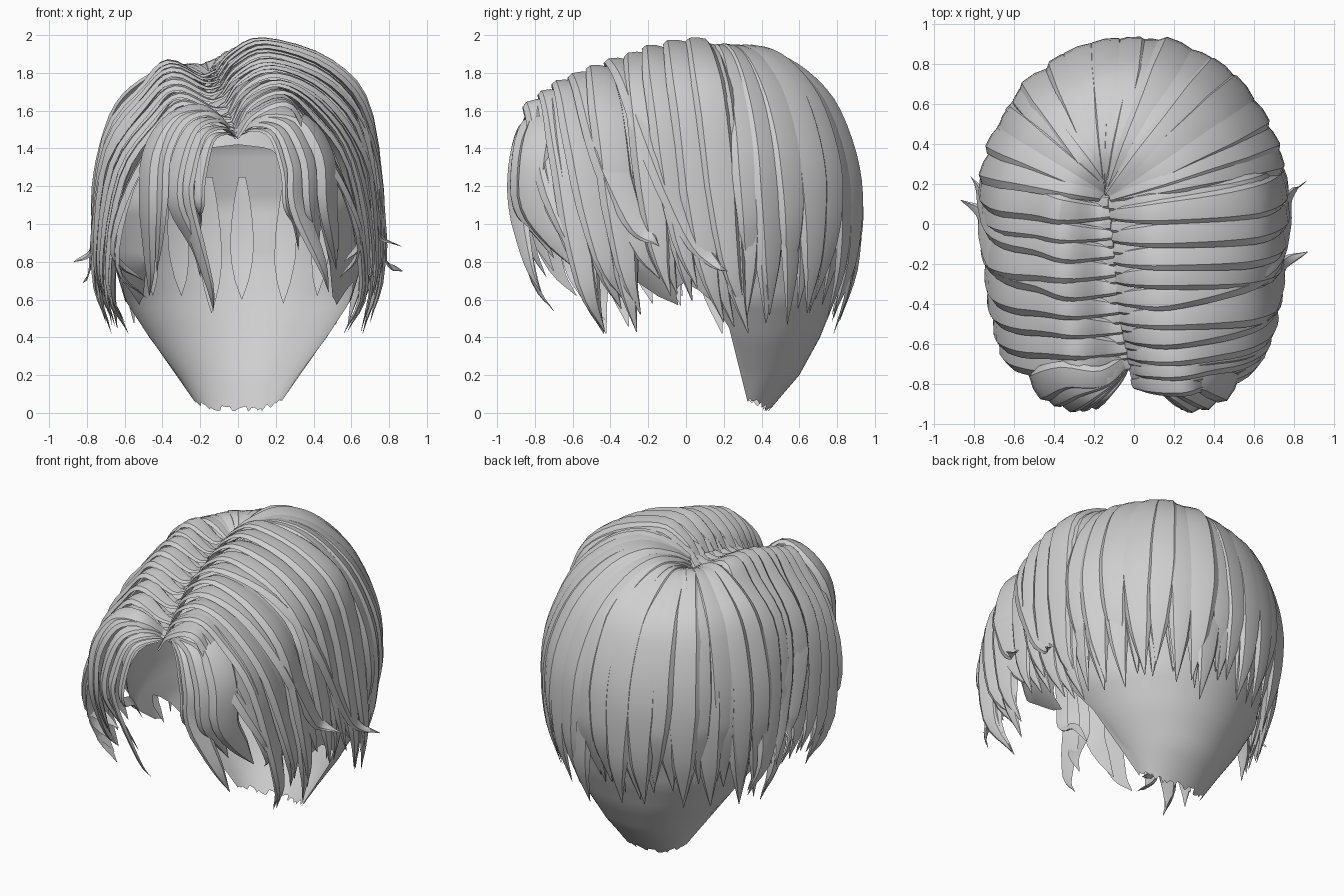
import bpy, bmesh, math, random
from mathutils import Vector

if "Cube" in bpy.data.objects:
    bpy.data.objects.remove(bpy.data.objects["Cube"])

random.seed(4)
mat = bpy.data.materials.new("hair_grey")
mat.diffuse_color = (0.62, 0.62, 0.62, 1)
mat.use_nodes = True
mat.node_tree.nodes["Principled BSDF"].inputs["Base Color"].default_value = mat.diffuse_color


def lerp_table(table, x):
    """Linear interpolation in rows of (key, value, ...)."""
    if x <= table[0][0]:
        return table[0][1:]
    for a, b in zip(table, table[1:]):
        if x <= b[0]:
            f = (x - a[0]) / (b[0] - a[0])
            return tuple(p + (q - p) * f for p, q in zip(a[1:], b[1:]))
    return table[-1][1:]


def smooth_path(pts, n=4):
    """Catmull-Rom samples through the points."""
    p = [Vector(q) for q in pts]
    p = [p[0] * 2 - p[1]] + p + [p[-1] * 2 - p[-2]]
    out = []
    for i in range(1, len(p) - 2):
        a, b, c, d = p[i - 1:i + 3]
        for k in range(n):
            t = k / n
            out.append(0.5 * (2 * b + (c - a) * t + (2 * a - 5 * b + 4 * c - d) * t * t
                              + (3 * b - a - 3 * c + d) * t ** 3))
    return out + [p[-2]]


SECTION = [(-1, -.4), (-.7, .7), (0, 1), (.7, .7), (1, -.4), (0, -.1)]
WIDTHS = [(0, .3), (.15, .65), (.4, 1), (.65, 1), (.85, .6), (1, .02)]


def lock(bm, pts, width, center, tilt=0.0, thick=.28):
    """Arched, tapering strand swept along a path."""
    path = smooth_path(pts)
    lens = [0]
    for a, b in zip(path, path[1:]):
        lens.append(lens[-1] + (b - a).length)
    rings = []
    for i, p in enumerate(path):
        tan = (path[min(i + 1, len(path) - 1)] - path[max(i - 1, 0)]).normalized()
        side = tan.cross(p - Vector(center)).normalized()
        nor = side.cross(tan).normalized()
        w = width * lerp_table(WIDTHS, lens[i] / lens[-1])[0]
        ring = []
        for u, v in SECTION:
            v *= thick
            a = u * math.cos(tilt) - v * math.sin(tilt)
            b = u * math.sin(tilt) + v * math.cos(tilt)
            ring.append(bm.verts.new(p + side * a * w + nor * b * w))
        rings.append(ring)
    m = len(SECTION)
    for r, q in zip(rings, rings[1:]):
        for k in range(m):
            bm.faces.new((r[k], r[(k + 1) % m], q[(k + 1) % m], q[k]))
    bm.faces.new(rings[0])
    bm.faces.new(rings[-1])


def finish(bm, name, angle=30):
    bmesh.ops.recalc_face_normals(bm, faces=bm.faces[:])
    me = bpy.data.meshes.new(name)
    bm.to_mesh(me)
    bm.free()
    me.materials.append(mat)
    ob = bpy.data.objects.new(name, me)
    bpy.context.collection.objects.link(ob)
    bpy.ops.object.select_all(action='DESELECT')
    bpy.context.view_layer.objects.active = ob
    ob.select_set(True)
    bpy.ops.object.shade_smooth_by_angle(angle=math.radians(angle))
    return ob


# scalp cap with tapering nape: height, half width, centre y, back y
CAP = [(0, .19, .34, .43), (.06, .23, .32, .48), (.2, .32, .31, .6), (.4, .47, .26, .71),
       (.6, .6, .2, .79), (.8, .66, .1, .85), (1.1, .7, .08, .88), (1.4, .65, .1, .81),
       (1.6, .5, .12, .67), (1.72, .27, .12, .45), (1.77, .01, .12, .13)]
# lower rim height by angle away from the back
RIM = [(0, 0), (50, .01), (88, .06), (92, .45), (97, .62), (104, .69), (111, .66), (116, .57),
       (125, .62), (135, .85), (150, 1.25), (165, 1.4), (180, 1.42)]
bm = bmesh.new()
cols = list(range(-180, 181, 4))
jag = [random.uniform(0, .035) if abs(t) < 88 else 0 for t in cols]
grid = []
for z0 in [i * .05 for i in range(36)] + [1.77]:
    row = []
    for t, j in zip(cols, jag):
        z = max(z0, lerp_table(RIM, abs(t))[0] + j)
        w, c, b = lerp_table(CAP, z)
        a = math.radians(t)
        row.append(bm.verts.new((w * math.sin(a), c + (b - c) * math.cos(a), z)))
    grid.append(row)
for r, q in zip(grid, grid[1:]):
    for k in range(len(cols) - 1):
        bm.faces.new((r[k], r[k + 1], q[k + 1], q[k]))
bmesh.ops.remove_doubles(bm, verts=bm.verts[:], dist=.0005)
finish(bm, "scalp_cap", 40)

# parting and outline: y, parting x, valley z, crest z, half width
HEAD = [(-.85, 0, 1.44, 1.6, .42), (-.7, -.02, 1.5, 1.72, .58), (-.6, -.04, 1.57, 1.77, .65),
        (-.4, -.08, 1.68, 1.85, .715), (-.1, -.1, 1.77, 1.95, .745), (.15, -.13, 1.83, 1.985, .76),
        (.4, -.13, 1.83, 1.95, .735)]


def side_lock(bm, s, y0, ytip, ztip, xtip, width, shrink=1.0):
    xp, zv, zt, _ = lerp_table(HEAD, y0)
    if s < 0:
        zt -= .12
    zt *= 1 - (1 - shrink) * .6

    def at(f):
        y = y0 + (ytip - y0) * f
        return y, lerp_table(HEAD, y)[3] * s * shrink
    (yd, xd), (ye, xe), (yf, xf) = at(.17), at(.35), at(.67)
    pts = [(xp, y0, zv), (xp + .08 * s, y0, zt - .07), (xp + .25 * s, y0 + .01, zt),
           (xd * .64, yd, zt - .12), (xe * .9, ye, zt - .4),
           (xf, yf, ztip + .3 * (zt - .4 - ztip)), (xtip * s, ytip, ztip)]
    if xtip > .8:  # outward flick keeps low before the tip
        pts.insert(6, (xf * 1.04, yf + .6 * (ytip - yf), ztip + .05))
    lock(bm, pts, width, (0, y0 * .9, 1.1), random.uniform(.02, .18) * s)


# swept side hair: root y, tip y, tip z, tip |x|
SIDES = {
    "right_side_hair": (1, [(-.8, -.5, .8, .56), (-.73, -.43, .43, .58), (-.65, -.33, .6, .64),
                            (-.56, -.14, .88, .87), (-.47, -.24, .52, .67), (-.37, .22, .75, .87),
                            (-.27, -.08, .62, .72), (-.17, .06, .66, .74), (-.06, .2, .48, .7),
                            (.05, .32, .5, .68)]),
    "left_side_hair": (-1, [(-.7, -.52, .7, .5), (-.62, -.42, .48, .6), (-.52, -.28, .55, .67),
                            (-.42, -.15, .62, .72), (-.32, .12, .8, .87), (-.23, -.02, .62, .73),
                            (-.14, .24, .69, .82), (-.05, .2, .48, .7), (.06, .32, .5, .67)])}
for name, (s, rows) in SIDES.items():
    bm = bmesh.new()
    for y0, yt, zt, xt in rows:
        side_lock(bm, s, y0, yt, zt, xt, random.uniform(.09, .115))
        side_lock(bm, s, y0 + .05, yt + random.uniform(-.03, .06),
                  max(.42, min(zt, .72) + random.uniform(-.1, .02)), min(xt, .69) - .02, .1, .97)
    finish(bm, name)

# back hair fanning out from the crown: radial share, height
FALL = [(0, 1.83), (.12, 1.89), (.32, 1.93), (.55, 1.86), (.78, 1.66), (.93, 1.38), (.98, 1.1)]
CROWN = Vector((-.12, .14, 0))
bm = bmesh.new()
for layer, count in ((0, 17), (1, 18)):
    for i in range(count):
        phi = math.radians(14 + 154 * (i + .5 * layer) / (count - 1) - 4 * layer)
        phi += random.uniform(-.025, .025)
        low = .1 * min(1, max(0, .6 - math.cos(phi)))
        shrink = (random.uniform(.98, 1), .965)[layer]
        tip_z = random.uniform(.48, .66) - .07 * layer

        def spot(r, z, turn=0):
            a = phi + turn
            rim = Vector((.77 * math.cos(a), .14 + .8 * math.sin(a), 0))
            p = CROWN + (rim - CROWN) * r * shrink
            return (p.x, p.y, z)
        pts = [spot(r, z - (low if z > 1.7 else low * .4) - .02 * layer) for r, z in FALL]
        turn = random.uniform(-.05, .05)
        pts += [spot(.96, tip_z + .27, turn * .4), spot(.85 + .04 * abs(math.cos(phi)), tip_z, turn)]
        lock(bm, pts, random.uniform(.08, .115), (0, .1, 1.1), random.uniform(-.2, .2))
finish(bm, "back_hair")

# loose strands on the inside of the cap
bm = bmesh.new()
for x, z in ((-.45, .62), (-.3, .62), (-.14, .53), (.02, .6), (.24, .58), (.42, .62)):
    y = .1 + .7 * math.sqrt(1 - (x / .7) ** 2)
    lock(bm, [(x * 1.1, y + .03, 1.25), (x * 1.08, y + .02, 1.0), (x * 1.04, y - .02, .8),
              (x, y - .1, z)], .06, (0, .1, 1.1))
finish(bm, "inner_strands")

# curtain fringe: bulge x, crest z, tip x, tip y, tip z, half width
FRINGE = {
    "left_fringe": [(-.46, 1.62, -.47, -.58, .62, .09), (-.4, 1.61, -.43, -.7, .75, .07),
                    (-.32, 1.57, -.2, -.74, .72, .06), (-.26, 1.53, -.13, -.7, .54, .05),
                    (-.2, 1.5, -.21, -.68, .9, .035)],
    "right_fringe": [(.46, 1.6, .52, -.58, .76, .1), (.38, 1.58, .42, -.7, .82, .075),
                     (.31, 1.55, .48, -.77, .64, .065), (.26, 1.52, .32, -.7, .86, .04)]}
for name, rows in FRINGE.items():
    bm = bmesh.new()
    for px, pz, tx, ty, tz, w in rows:
        y = -.9 + 3 * max(0, abs(px) - .28) ** 2
        pts = [(-.01, -.66, 1.46), (px * .35, -.77, pz - .02), (px * .75, y + .04, pz - .06),
               (px, y, pz - .25), (px * 1.04, y, 1.1), (tx * .8 + px * .2, (ty + y) / 2, tz + .15),
               (tx, ty, tz)]
        lock(bm, pts, w, (0, -.5, 1.1), math.copysign(.12, px), .35)
    finish(bm, name)
